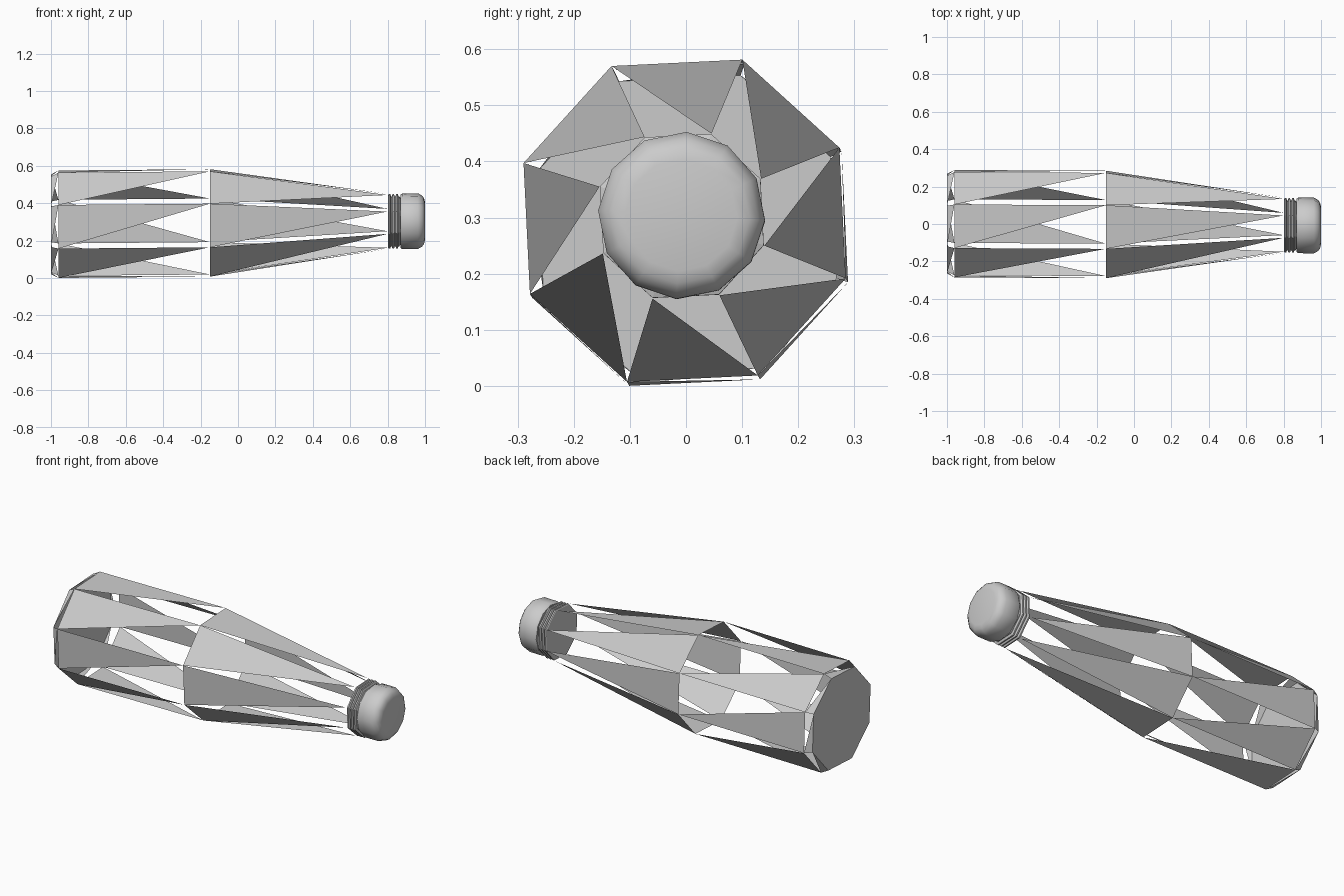
import bpy, bmesh, math

if "Cube" in bpy.data.objects:
    bpy.data.objects.remove(bpy.data.objects["Cube"])

grey = bpy.data.materials.new("light grey")
grey.diffuse_color = (0.6, 0.6, 0.6, 1)
grey.use_nodes = True
grey.node_tree.nodes["Principled BSDF"].inputs["Base Color"].default_value = grey.diffuse_color


def ring(bm, x, r, sides=8, start=25.3):
    """Ring of vertices around the slightly tilted long axis."""
    yc = -0.0024 - 0.005 * (x + 0.15)
    zc = 0.2943 + 0.0086 * (x + 0.15)
    out = []
    for i in range(sides):
        a = math.radians(start) + math.tau * i / sides
        out.append(bm.verts.new((x, yc + r * math.cos(a), zc + r * math.sin(a))))
    return out


def finish(bm, name, smooth=None):
    me = bpy.data.meshes.new(name)
    bm.to_mesh(me)
    bm.free()
    me.materials.append(grey)
    ob = bpy.data.objects.new(name, me)
    bpy.context.collection.objects.link(ob)
    if smooth:
        bpy.ops.object.select_all(action='DESELECT')
        ob.select_set(True)
        bpy.context.view_layer.objects.active = ob
        bpy.ops.object.shade_smooth_by_angle(angle=math.radians(smooth))
    return ob


def lathe(name, profile, sides, start, smooth=None):
    """Closed solid from (x, radius) pairs."""
    bm = bmesh.new()
    rings = [ring(bm, x, r, sides, start) for x, r in profile]
    for a, b in zip(rings, rings[1:]):
        for i in range(sides):
            j = (i + 1) % sides
            bm.faces.new((a[i], a[j], b[j], b[i]))
    bm.faces.new(rings[0][::-1])
    bm.faces.new(rings[-1])
    bmesh.ops.recalc_face_normals(bm, faces=bm.faces)
    return finish(bm, name, smooth)


# Bottle body: twisted triangular panels with open triangles between them
bm = bmesh.new()
rings = [ring(bm, x, r) for x, r in
         ((-1.0, 0.283), (-0.96, 0.305), (-0.15, 0.305), (0.80, 0.156))]
for a, b in zip(rings, rings[1:]):
    for i in range(8):
        bm.faces.new((a[i], a[(i + 1) % 8], b[i]))
# Bottle base
bm.faces.new(rings[0][::-1])
finish(bm, "bottle_body")

# Threaded neck: stacked ridges
neck = [(0.803, 0.15)]
for k in range(3):
    x = 0.806 + k * 0.02
    neck += [(x, 0.155), (x + 0.008, 0.155), (x + 0.012, 0.142), (x + 0.016, 0.142)]
neck += [(0.872, 0.13)]
lathe("threaded_neck", neck, 8, 25.3)

# Screw cap with a rounded rim
lathe("screw_cap", [(0.868, 0.142), (0.878, 0.149), (0.962, 0.149), (0.984, 0.137),
                    (0.995, 0.122), (1.0, 0.10)], 12, -3.5, 35)
